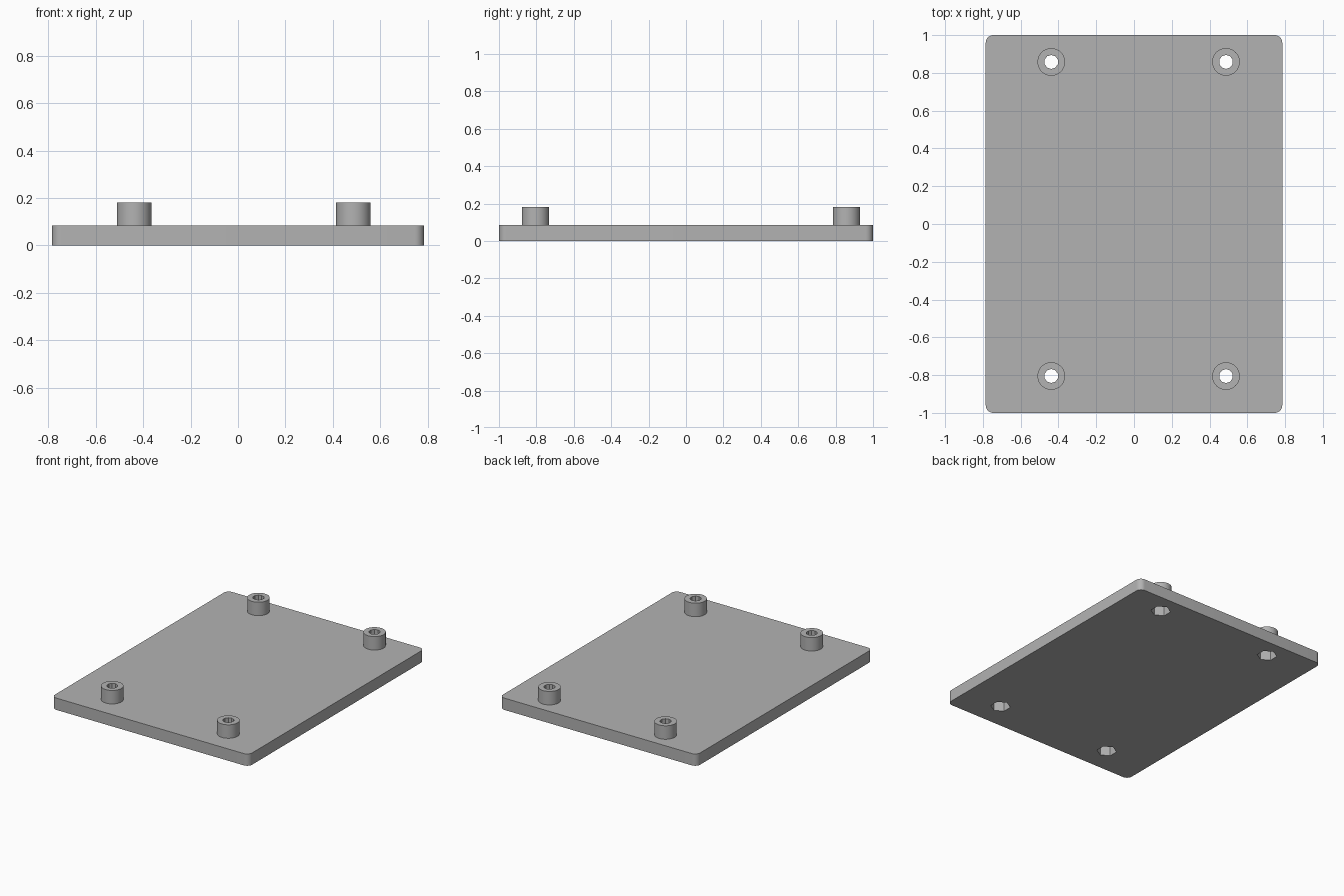
import bpy, bmesh
from math import radians

old = bpy.data.objects.get("Cube")
if old:
    bpy.data.objects.remove(old, do_unlink=True)

# Main sizes
WIDTH, LENGTH, THICK, TOP = 1.57, 2.0, 0.085, 0.182
POST_R, HOLE_R, NUT_R, NUT_DEPTH = 0.073, 0.037, 0.0665, 0.075
CENTRES = [(x, y) for x in (-0.438, 0.487) for y in (-0.805, 0.858)]

grey = bpy.data.materials.new("plain_grey")
grey.use_nodes = True
colour = (0.45, 0.45, 0.45, 1)
grey.diffuse_color = colour
grey.node_tree.nodes["Principled BSDF"].inputs["Base Color"].default_value = colour


def prism(name, sides, radius, x, y, z0, z1, turn=0):
    """Upright cylinder or prism between two heights."""
    bpy.ops.mesh.primitive_cylinder_add(
        vertices=sides, radius=radius, depth=z1 - z0,
        location=(x, y, (z0 + z1) / 2), rotation=(0, 0, radians(turn)))
    ob = bpy.context.object
    ob.name = name
    ob.data.materials.append(grey)
    return ob


def cut(target, cutter):
    """Subtract a helper from a part, then remove the helper."""
    cutter.hide_render = True
    mod = target.modifiers.new("cut", "BOOLEAN")
    mod.operation = "DIFFERENCE"
    mod.solver = "EXACT"
    mod.object = cutter
    bpy.context.view_layer.objects.active = target
    bpy.ops.object.modifier_apply(modifier=mod.name)
    bpy.data.objects.remove(cutter, do_unlink=True)


def smooth(ob):
    bpy.ops.object.select_all(action="DESELECT")
    ob.select_set(True)
    bpy.context.view_layer.objects.active = ob
    bpy.ops.object.shade_smooth_by_angle(angle=radians(30))


# Base plate with rounded upright corners
bpy.ops.mesh.primitive_cube_add(size=1, location=(0, 0, THICK / 2))
plate = bpy.context.object
plate.name = "base_plate"
plate.scale = (WIDTH, LENGTH, THICK)
bpy.ops.object.transform_apply(location=True, rotation=False, scale=True)
plate.data.materials.append(grey)
bm = bmesh.new()
bm.from_mesh(plate.data)
upright = [e for e in bm.edges if abs(e.verts[0].co.z - e.verts[1].co.z) > THICK / 2]
bmesh.ops.bevel(bm, geom=upright, offset=0.04, segments=8, profile=0.5, affect="EDGES")
bm.to_mesh(plate.data)
bm.free()

# Standoffs with a bolt hole, and a hexagonal nut pocket beneath each
for i, (x, y) in enumerate(CENTRES, 1):
    post = prism(f"standoff_{i}", 48, POST_R, x, y, THICK, TOP)
    cut(post, prism("hole_cutter", 10, HOLE_R, x, y, -0.1, TOP + 0.1))
    cut(plate, prism("hole_cutter", 10, HOLE_R, x, y, -0.1, TOP + 0.1))
    cut(plate, prism("nut_cutter", 6, NUT_R, x, y, -0.1, NUT_DEPTH))
    smooth(post)
smooth(plate)
